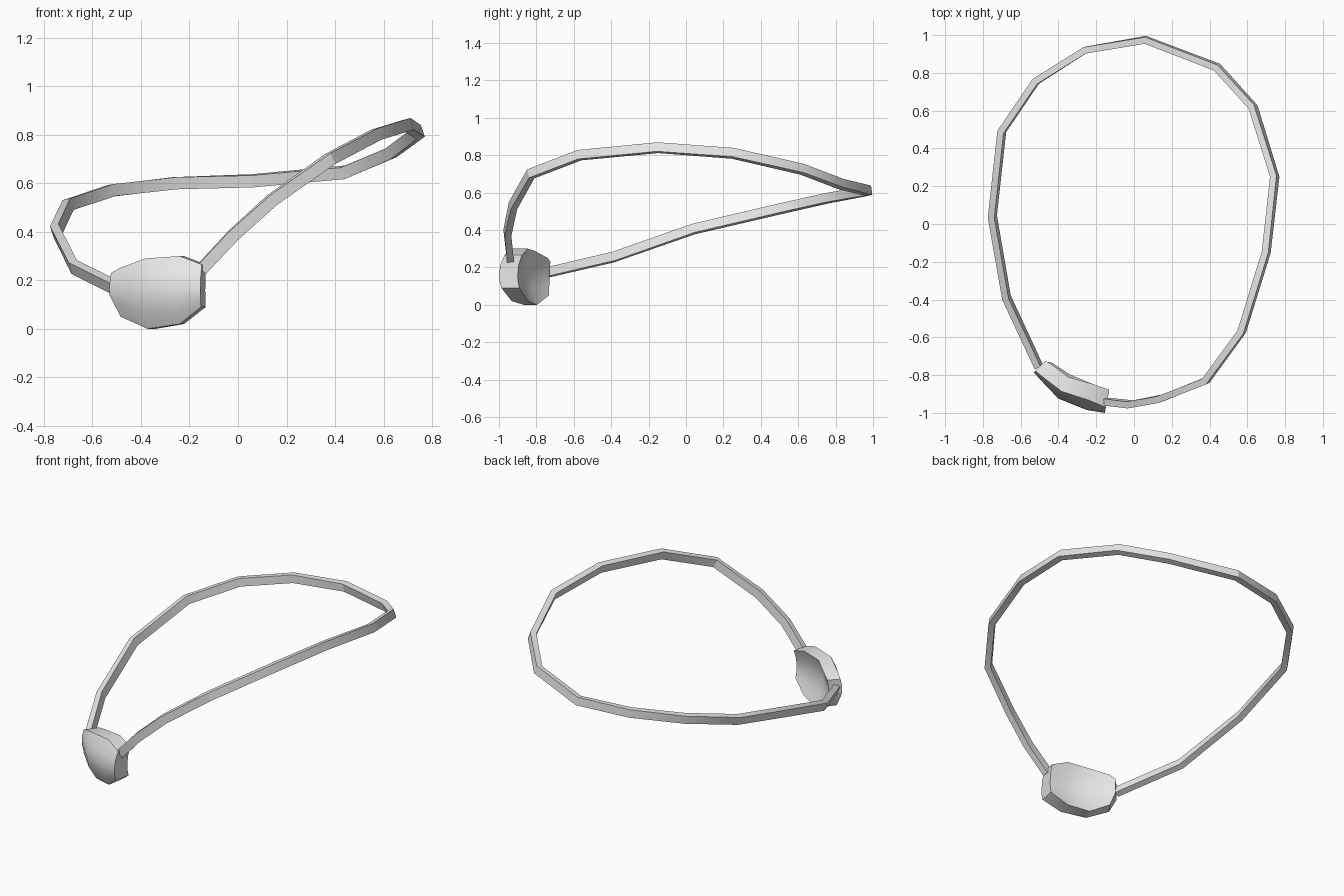
import bpy, bmesh
from mathutils import Vector

cube = bpy.data.objects.get("Cube")
if cube:
    bpy.data.objects.remove(cube, do_unlink=True)

# Single plain grey for every part
grey = bpy.data.materials.new("light_grey")
grey.use_nodes = True
grey.diffuse_color = (0.8, 0.8, 0.8, 1)
grey.node_tree.nodes["Principled BSDF"].inputs["Base Color"].default_value = (0.8, 0.8, 0.8, 1)


def finish(name, bm):
    """Turn a bmesh into a smooth-shaded object with sharp edges kept."""
    bmesh.ops.recalc_face_normals(bm, faces=bm.faces)
    mesh = bpy.data.meshes.new(name)
    bm.to_mesh(mesh)
    bm.free()
    mesh.materials.append(grey)
    obj = bpy.data.objects.new(name, mesh)
    bpy.context.collection.objects.link(obj)
    bpy.ops.object.select_all(action='DESELECT')
    bpy.context.view_layer.objects.active = obj
    obj.select_set(True)
    bpy.ops.object.shade_smooth_by_angle()
    return obj


# Strap: rectangular band swept round the head, leaning with the tilted loop
path = [Vector(p) for p in (
    (-.15, -.94, .245), (-.02, -.955, .385), (.14, -.925, .53), (.38, -.83, .70),
    (.57, -.57, .80), (.70, -.15, .84), (.745, .25, .81), (.63, .62, .725),
    (.44, .83, .645), (.06, .975, .61), (-.26, .92, .60), (-.52, .755, .57),
    (-.70, .49, .51), (-.75, .04, .405), (-.675, -.39, .255), (-.505, -.755, .17))]
loop_normal = Vector((-.3, -.12, 1))
half_thick, half_height = .018, .025

bm = bmesh.new()
rings = []
for i, p in enumerate(path):
    before = (p - path[i - 1]).normalized() if i else Vector()
    after = (path[i + 1] - p).normalized() if i < len(path) - 1 else Vector()
    tangent = (before + after).normalized()
    out = tangent.cross(loop_normal).normalized()
    up = out.cross(tangent)
    rings.append([bm.verts.new(p + out * a * half_thick + up * b * half_height)
                  for a, b in ((1, 1), (1, -1), (-1, -1), (-1, 1))])
for r, s in zip(rings, rings[1:]):
    for k in range(4):
        n = (k + 1) % 4
        bm.faces.new((r[k], r[n], s[n], s[k]))
bm.faces.new(rings[0])
bm.faces.new(rings[-1])
finish("strap", bm)

# Patch: thick curved shield, columns of (x, y, top, bottom, depth x, depth y)
columns = [
    (-.53, -.785, .23, .14, .055, .055),
    (-.50, -.82, .25, .05, .05, .07),
    (-.40, -.925, .29, .00, .04, .085),
    (-.25, -.985, .30, .02, .02, .10),
    (-.155, -1.0, .265, .09, .02, .10),
]
middle, half = .16, .15

bm = bmesh.new()
front, back = [], []
for x, y, top, bottom, dx, dy in columns:
    depth = Vector((dx, dy, 0))
    f_col, b_col = [], []
    for z in (top, (top + middle) / 2, middle, (bottom + middle) / 2, bottom):
        pull = .6 * ((z - middle) / half) ** 2
        point = Vector((x, y, z)) + depth * pull
        f_col.append(bm.verts.new(point))
        b_col.append(bm.verts.new(point + depth * (1 - .25 * pull)))
    front.append(f_col)
    back.append(b_col)

for grid in (front, back):
    for c, d in zip(grid, grid[1:]):
        for j in range(4):
            bm.faces.new((c[j], d[j], d[j + 1], c[j + 1]))


def border(grid):
    """Outer ring of a grid, in order."""
    return ([c[0] for c in grid] + grid[-1][1:]
            + [c[-1] for c in grid[-2::-1]] + grid[0][-2:0:-1])


# Rim wall joining the two curved faces
outer, inner = border(front), border(back)
for i in range(len(outer)):
    bm.faces.new((outer[i - 1], outer[i], inner[i], inner[i - 1]))
finish("eye_patch", bm)
